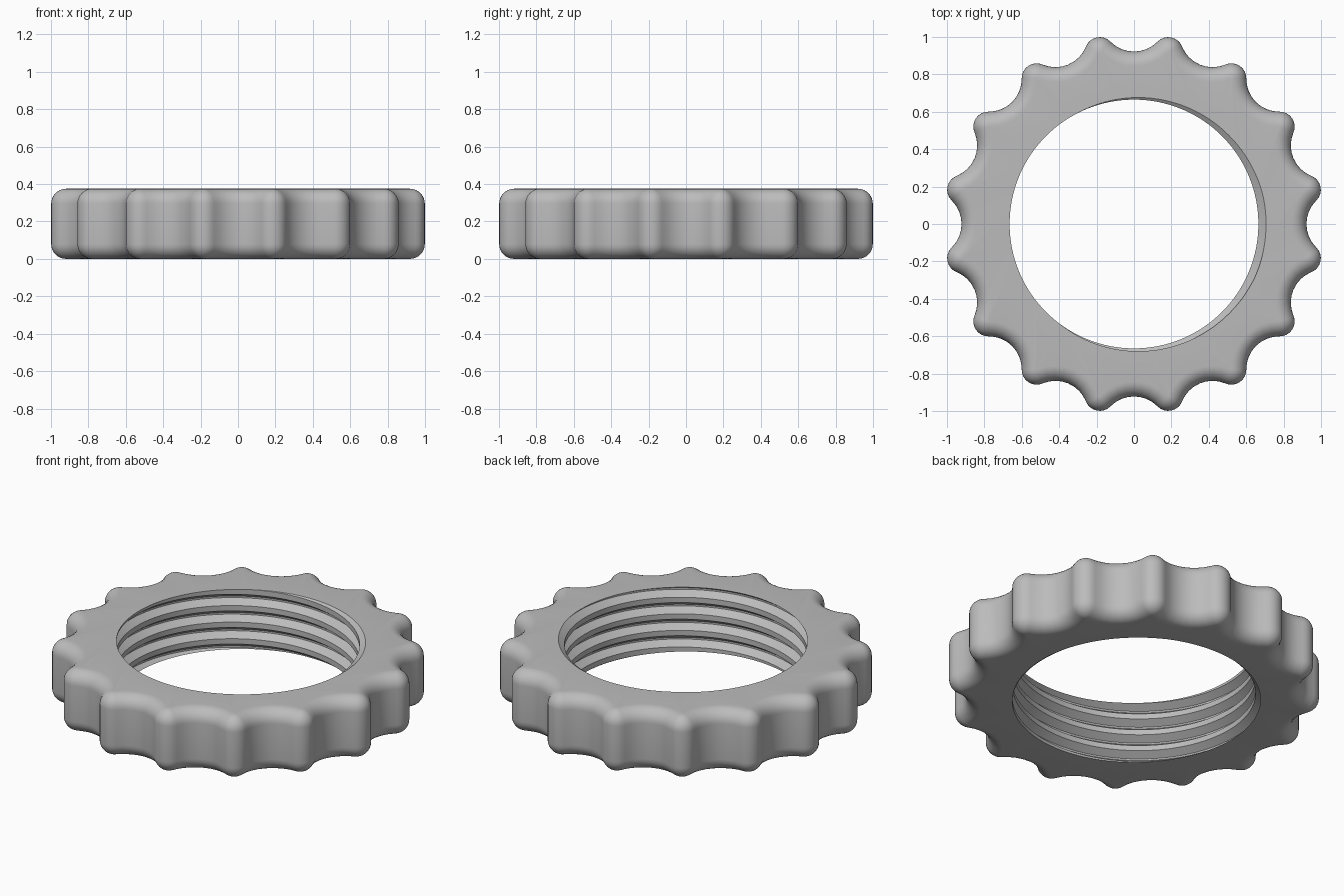
import bpy, bmesh
from math import sin, cos, pi, tau, atan2, radians

cube = bpy.data.objects.get("Cube")
if cube:
    bpy.data.objects.remove(cube)

HEIGHT = 0.375
LOBES, ARC = 16, 8                  # grip lobes, segments per arc
COLS = LOBES * ARC * 2
LOBE_R, LOBE_DIST = 0.08, 0.937     # lobe circle
VALLEY_R, VALLEY_DIST = 0.176, 1.098
PITCH, CREST, DEPTH = 0.1, 0.665, 0.041
ROOT, FLANK = 0.05, 0.34            # half root and flank limit, in pitches
PHASE = radians(-5)                 # where the thread root leaves the top

half = pi / LOBES
beta = atan2(VALLEY_DIST * sin(half), VALLEY_DIST * cos(half) - LOBE_DIST)


def outline(i, inset):
    """Point i of the scalloped outline, moved inward by inset."""
    lobe, k = divmod(i, ARC * 2)
    turn = (2 * lobe + 1) * half
    if k < ARC:
        a = -beta + 2 * beta * k / ARC
        r, dist, at = LOBE_R - inset, LOBE_DIST, 0
    else:
        t = (k - ARC) / ARC
        start, end = beta + pi, 2 * half + pi - beta
        a = start + (end - start) * t
        r, dist, at = VALLEY_R + inset, VALLEY_DIST, half
    x, y = dist * cos(at) + r * cos(a), dist * sin(at) + r * sin(a)
    return x * cos(turn) - y * sin(turn), x * sin(turn) + y * cos(turn)


def thread_radius(z, shift):
    """Radius of the threaded bore at height z."""
    u = abs(((z - shift) / PITCH + 0.5) % 1 - 0.5)
    return CREST + DEPTH * min(1, max(0, (FLANK - u) / (FLANK - ROOT)))


def column(i):
    """One closed section: up the bore, over the rim, down the outside."""
    angle = half - beta * 0.3 + tau * i / COLS
    shift = HEIGHT + PITCH * (angle - PHASE) / tau
    points = []
    for turn in range(-7, 3):
        for f in (-FLANK, -ROOT, ROOT, FLANK):
            z = min(HEIGHT, max(0, shift + PITCH * (turn + f)))
            r = thread_radius(z, shift)
            points.append((r * cos(angle), r * sin(angle), z))
    for side in (1, 0):
        for s in range(9):
            t = s / 8 * pi / 2
            if not side:
                t = pi / 2 - t
            drop = LOBE_R * (1 - cos(t))
            x, y = outline(i % COLS, LOBE_R * (1 - sin(t)))
            points.append((x, y, HEIGHT - LOBE_R + LOBE_R * cos(t) if side
                           else LOBE_R - LOBE_R * cos(t)))
    return points


# Ring nut body with scalloped grip and internal thread
bm = bmesh.new()
cols = [[bm.verts.new(p) for p in column(i)] for i in range(COLS + 1)]
rows = len(cols[0])
for a, b in zip(cols, cols[1:]):
    for j in range(rows):
        k = (j + 1) % rows
        bm.faces.new((a[j], a[k], b[k], b[j]))
bmesh.ops.remove_doubles(bm, verts=bm.verts, dist=1e-5)
bmesh.ops.dissolve_degenerate(bm, edges=bm.edges, dist=1e-5)
bmesh.ops.recalc_face_normals(bm, faces=bm.faces)
mesh = bpy.data.meshes.new("ring_nut")
bm.to_mesh(mesh)
bm.free()
ring = bpy.data.objects.new("ring_nut", mesh)
bpy.context.collection.objects.link(ring)

# Plain grey material
grey = bpy.data.materials.new("grey")
grey.use_nodes = True
colour = (0.5, 0.5, 0.5, 1)
grey.diffuse_color = colour
grey.node_tree.nodes["Principled BSDF"].inputs["Base Color"].default_value = colour
mesh.materials.append(grey)

# Smooth curves, crisp thread edges
bpy.context.view_layer.objects.active = ring
ring.select_set(True)
bpy.ops.object.shade_smooth_by_angle(angle=radians(30))
